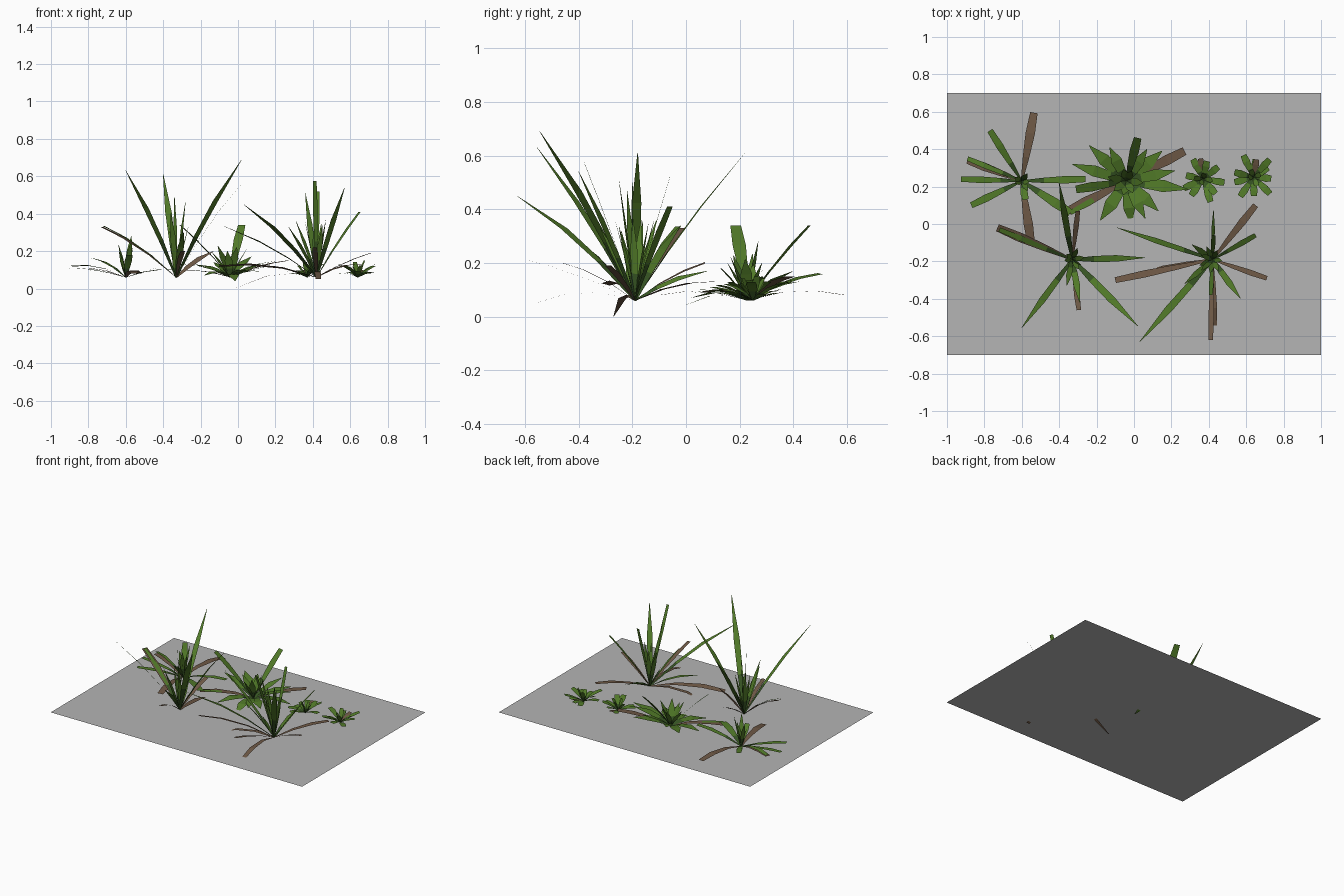
import bpy, math, random
from mathutils import Vector, Matrix
random.seed(4)
GROUND = 0.055

def mat(name, col):
    m = bpy.data.materials.new(name)
    m.diffuse_color = (*col, 1)
    return m

green = mat("leaf green", (0.085, 0.20, 0.022))
deep = mat("deep green", (0.04, 0.095, 0.018))
brown = mat("dry brown", (0.15, 0.095, 0.058))
grey = mat("ground grey", (0.46, 0.46, 0.46))

def build(name, verts, faces, mats, idx):
    me = bpy.data.meshes.new(name)
    me.from_pydata(verts, [], faces)
    for m in mats:
        me.materials.append(m)
    for p, i in zip(me.polygons, idx):
        p.material_index = i
    ob = bpy.data.objects.new(name, me)
    bpy.context.collection.objects.link(ob)

# leaf outlines: (position along leaf, relative width)
SHAPES = {
    "blade": [(0, .35), (.3, .9), (.6, 1), (1, .06)],
    "strap": [(0, .2), (.35, .7), (.7, 1), (1, .8)],
    "diamond": [(0, .25), (.3, .8), (.6, 1), (1, .05)],
}

def plant(name, cx, cy, leaves):
    """leaves: (tip x, tip y, tip z, width, shape, colour index, arch, twist)"""
    V, F, I = [], [], []
    base = Vector((cx, cy, GROUND + .005))
    for x, y, z, w, shape, col, arch, twist in leaves:
        tip = Vector((x, y, z))
        d = tip - base
        side = Vector((-d.y, d.x, 0)).normalized()
        side = Matrix.Rotation(math.radians(twist), 3, d.normalized()) @ side
        n = len(V)
        prof = SHAPES[shape]
        for t, r in prof:
            p = base + d * t + Vector((0, 0, arch * d.length * 4 * t * (1 - t)))
            V += [p - side * w * r / 2, p + side * w * r / 2]
        for k in range(len(prof) - 1):
            a = n + 2 * k
            F.append((a, a + 2, a + 3, a + 1))
            I.append(1 if (k == 0 and col == 0) else col)
    build(name, V, F, [green, deep, brown], I)

def uprights(cx, cy, n, spread, h0, h1, w, shape="blade"):
    """inner leaves standing round the middle of a plant"""
    out = []
    for i in range(n):
        a = math.tau * (i + random.uniform(-.3, .3)) / n
        r = spread * random.uniform(.5, 1)
        out.append((cx + r * math.cos(a), cy + r * math.sin(a),
                    random.uniform(h0, h1), w, shape, 0, .03, random.uniform(-15, 15)))
    return out

S, B, D = "strap", "blade", "diamond"

# ground sheet
build("ground_sheet", [(-1, -.7, GROUND), (1, -.7, GROUND), (1, .7, GROUND), (-1, .7, GROUND)],
      [(0, 1, 2, 3)], [grey], [0])

# low strap-leaf plant, back left
cx, cy = -.60, .23
plant("strap_plant", cx, cy, [
    (-.77, .50, .16, .04, S, 0, .05, 8), (-.535, .595, .08, .05, S, 2, .07, 0),
    (-.89, .34, .11, .045, S, 2, .06, 0), (-.89, .35, .12, .03, S, 0, .08, 10),
    (-.925, .24, .11, .035, S, 0, .03, 0), (-.87, .10, .11, .04, S, 0, .03, 0),
    (-.55, -.10, .08, .05, S, 2, .07, 0), (-.26, .24, .13, .04, S, 0, .05, 0),
    (-.34, .06, .10, .05, S, 0, .05, 0), (-.58, .13, .18, .04, S, 0, .04, 0),
] + uprights(cx, cy, 5, .07, .17, .29, .03))

# broad-leaf plant, back middle
cx, cy = -.04, .23
plant("broad_plant", cx, cy, [
    (.02, .46, .34, .05, S, 0, .03, 0), (-.31, .185, .34, .05, S, 0, .03, 0),
    (.15, .39, .13, .07, D, 0, .06, 0), (.27, .39, .15, .055, S, 2, .04, 0),
    (.29, .185, .12, .065, D, 0, .07, 0), (.22, .285, .15, .06, D, 0, .07, 0),
    (.13, .07, .09, .065, D, 0, .08, 0), (-.015, -.01, .04, .065, D, 0, .12, 0),
    (-.18, .02, .07, .07, D, 0, .1, 0), (-.35, .07, .09, .055, S, 2, .06, 0),
    (-.34, .06, .10, .03, S, 0, .04, 0), (-.33, .32, .13, .06, D, 0, .07, 0),
    (-.24, .42, .13, .065, D, 0, .06, 0), (-.13, .41, .14, .06, D, 0, .07, 0),
    (.06, .03, .09, .06, D, 0, .1, 0), (.07, .40, .17, .06, D, 0, .06, 0),
] + uprights(cx, cy, 7, .11, .14, .24, .045, D))

# two small rosettes, back right
for name, cx, cy, dead in (("small_rosette_inner", .37, .24, (.355, .35, .10)),
                           ("small_rosette_outer", .64, .25, (.655, .345, .10))):
    lv = []
    for i in range(9):
        a = math.tau * (i + random.uniform(-.25, .25)) / 9
        r = random.uniform(.09, .13)
        lv.append((cx + r * math.cos(a), cy + r * math.sin(a), random.uniform(.08, .13),
                   .04, S, 0, .08, random.uniform(-8, 8)))
    lv.append((*dead, .035, S, 2, .04, 0))
    plant(name, cx, cy, lv + uprights(cx, cy, 4, .05, .11, .15, .03, S))
    if cx < .5:
        continue
    plant("rosette_long_leaf", cx, cy, [(.725, .345, .12, .04, S, 0, .05, 0)])

# tall grass clump, front left
cx, cy = -.33, -.19
plant("tall_grass_left", cx, cy, [
    (-.60, -.555, .63, .035, B, 0, .04, 0), (.02, -.545, .69, .04, B, 0, .04, 0),
    (-.40, .22, .61, .035, B, 0, .03, 0), (.06, -.18, .61, .035, B, 0, .05, 0),
    (-.30, .07, .20, .03, S, 2, .05, 15), (-.73, -.02, .33, .05, S, 2, .05, 0),
    (-.72, -.03, .335, .03, S, 0, .05, 0), (-.295, -.46, .20, .03, S, 2, .06, 0),
    (-.29, -.42, .30, .035, B, 0, .06, 0), (-.28, -.22, .47, .025, B, 0, .02, 60),
    (-.34, -.20, .50, .025, B, 0, .02, 0), (-.13, -.18, .20, .025, B, 2, .06, 70),
    (-.36, -.33, .40, .03, B, 0, .03, 0),
] + uprights(cx, cy, 6, .08, .2, .36, .028))

# tall grass clump, front right
cx, cy = .42, -.19
plant("tall_grass_right", cx, cy, [
    (-.09, -.02, .34, .03, B, 0, .04, 20), (-.10, -.30, .12, .04, S, 2, .06, 15),
    (-.02, -.27, 0, .03, B, 2, .10, 0), (.03, -.63, .45, .04, B, 0, .05, 0),
    (.41, -.62, .22, .03, S, 2, .03, 0), (.43, -.56, .05, .035, S, 2, .10, 0),
    (.57, -.40, .54, .035, B, 0, .03, 0), (.71, -.29, .19, .03, S, 2, .03, 0),
    (.65, -.06, .41, .03, S, 0, .03, 0), (.65, .10, .13, .04, S, 2, .05, 0),
    (.41, -.38, .575, .025, S, 0, .02, 0), (.425, -.06, .52, .025, S, 0, .02, 0),
    (.36, -.25, .51, .03, B, 0, .02, 30), (.425, .08, .17, .025, B, 0, .06, 40),
    (.27, -.32, .33, .03, B, 0, .04, 0), (.31, -.11, .36, .03, B, 0, .03, 0),
] + uprights(cx, cy, 7, .1, .2, .38, .028))
